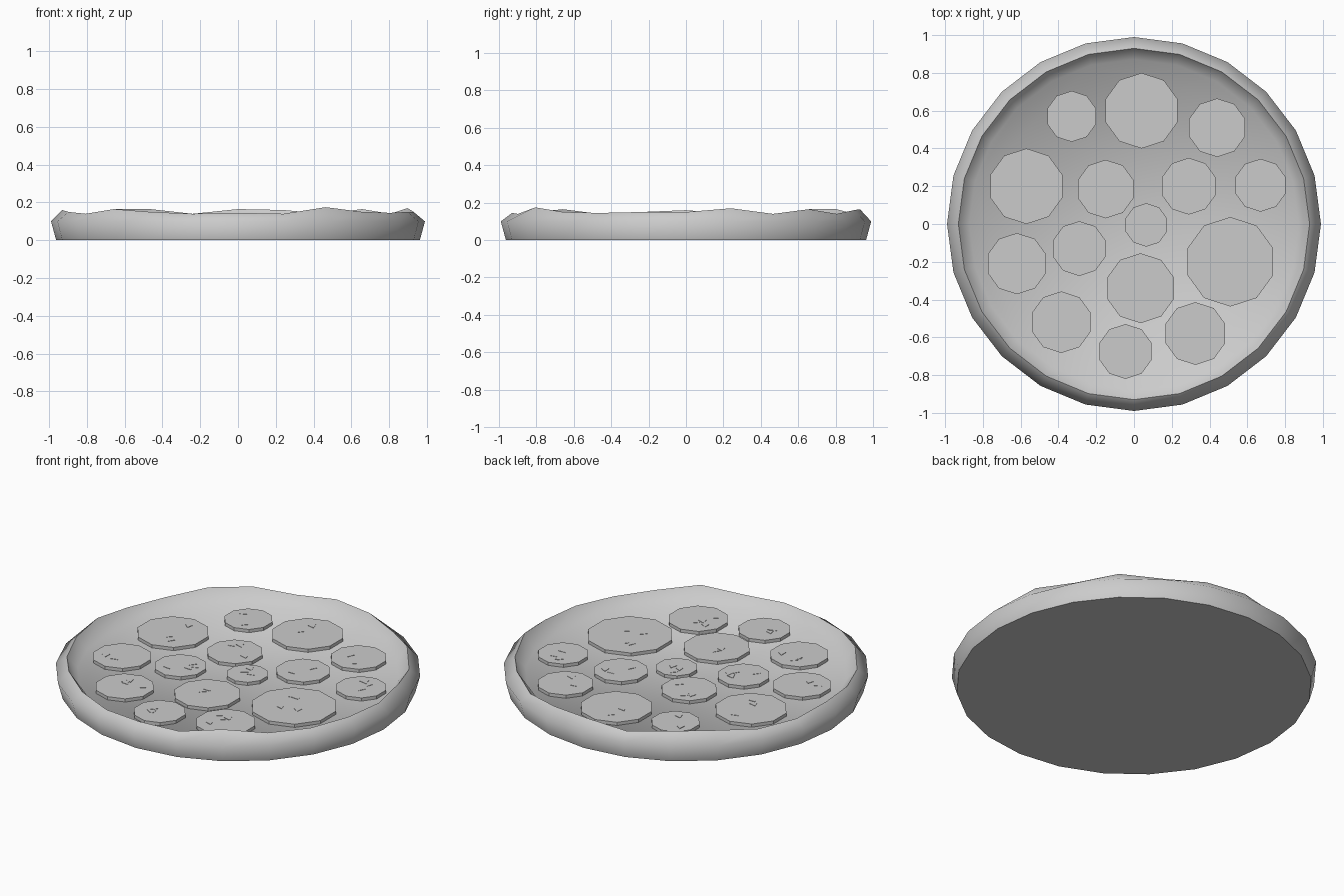
import bpy, bmesh, math, random
from mathutils import Matrix

if "Cube" in bpy.data.objects:
    bpy.data.objects.remove(bpy.data.objects["Cube"])

random.seed(4)
SIDES = 24
FLOOR = 0.078


def finish(bm, name, smooth=False):
    bmesh.ops.recalc_face_normals(bm, faces=bm.faces)
    mesh = bpy.data.meshes.new(name)
    bm.to_mesh(mesh)
    bm.free()
    obj = bpy.data.objects.new(name, mesh)
    bpy.context.collection.objects.link(obj)
    if smooth:
        bpy.context.view_layer.objects.active = obj
        bpy.ops.object.select_all(action='DESELECT')
        obj.select_set(True)
        bpy.ops.object.shade_smooth_by_angle(angle=math.radians(75))
    return obj


# Crust: lathed profile with an uneven crest height
crest = [.15, .17, .14, .165, .14, .16, .165, .14, .165, .165, .14, .14,
         .16, .15, .14, .165, .15, .14, .145, .14, .175, .15, .145, .15]
bm = bmesh.new()
rings = [[], [], [], []]
for i, top in enumerate(crest):
    a = math.tau * i / SIDES
    profile = [(.963, 0), (.99, .1), (.93, top), (.872, FLOOR)]
    for ring, (r, z) in zip(rings, profile):
        ring.append(bm.verts.new((r * math.cos(a), r * math.sin(a), z)))
for lower, upper in zip(rings, rings[1:]):
    for i in range(SIDES):
        j = (i + 1) % SIDES
        bm.faces.new((lower[i], lower[j], upper[j], upper[i]))
bm.faces.new(rings[0])
# Cheese surface closes the inside of the crust
bm.faces.new(rings[3])
finish(bm, "crust_and_cheese", True)

# Sausage slices: x, y, radius
slices = [(.04, .6, .2), (-.33, .57, .135), (.44, .51, .155),
          (-.57, .2, .2), (-.15, .185, .155), (.29, .2, .15),
          (.67, .205, .14), (.065, -.005, .115), (-.29, -.13, .145),
          (.51, -.2, .237), (-.62, -.21, .162), (.035, -.34, .185),
          (-.385, -.52, .163), (.325, -.58, .166), (-.045, -.675, .145)]
for n, (x, y, r) in enumerate(slices, 1):
    bm = bmesh.new()
    bmesh.ops.create_cone(bm, cap_ends=True, segments=10, radius1=r,
                          radius2=r, depth=.03,
                          matrix=Matrix.Translation((x, y, FLOOR + .004)))
    # Small triangular flecks on the slice
    for k in range(random.randint(2, 4)):
        a = random.uniform(0, math.tau)
        d = r * random.uniform(.2, .6)
        spot = Matrix.Translation((x + d * math.cos(a), y + d * math.sin(a),
                                   FLOOR + .0195))
        bmesh.ops.create_cone(bm, cap_ends=True, segments=3, radius1=.025,
                              radius2=.025, depth=.003,
                              matrix=spot @ Matrix.Rotation(a, 4, 'Z'))
    finish(bm, f"sausage_slice_{n}")
